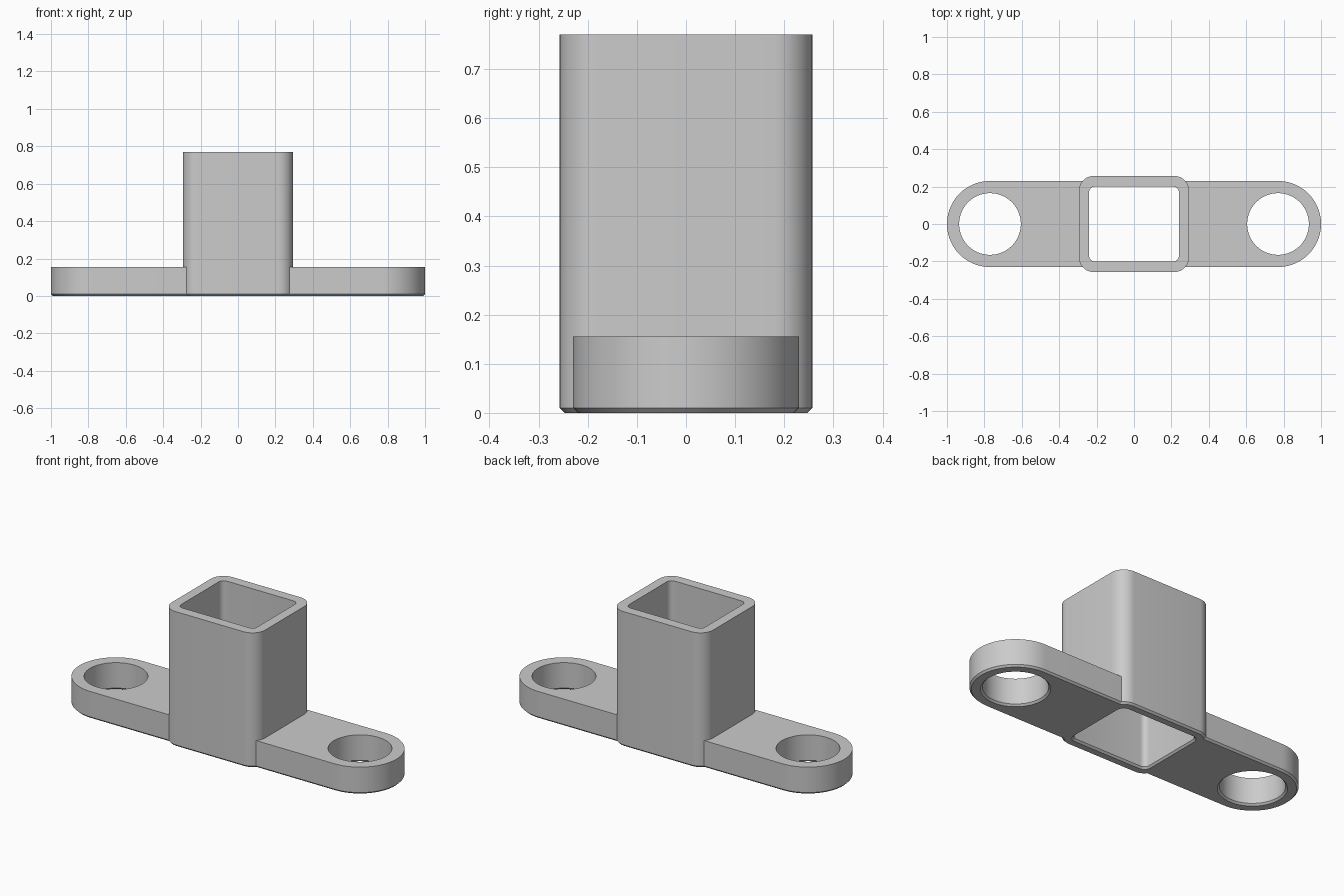
import bpy, bmesh, math

cube = bpy.data.objects.get("Cube")
if cube:
    bpy.data.objects.remove(cube, do_unlink=True)

CHAMFER = 0.01
EAR_X = 0.77

grey = bpy.data.materials.new("plain_grey")
grey.use_nodes = True
COLOUR = (0.6, 0.6, 0.6, 1)
grey.diffuse_color = COLOUR
grey.node_tree.nodes["Principled BSDF"].inputs["Base Color"].default_value = COLOUR


def outline(hx, hy, r, segs, grow=0.0):
    """Rounded rectangle, offset outwards by grow."""
    points = []
    for quarter, (sx, sy) in enumerate(((1, 1), (-1, 1), (-1, -1), (1, -1))):
        for i in range(segs + 1):
            a = (quarter + i / segs) * math.pi / 2
            p = (sx * (hx - r) + (r + grow) * math.cos(a),
                 sy * (hy - r) + (r + grow) * math.sin(a))
            if not points or math.dist(p, points[-1]) > 1e-5:
                points.append(p)
    if math.dist(points[0], points[-1]) < 1e-5:
        points.pop()
    return points


def loft(name, shape, levels, x=0.0):
    """Stack offset copies of an outline; levels are (z, grow) pairs."""
    bm = bmesh.new()
    rings = [[bm.verts.new((px + x, py, z)) for px, py in outline(*shape, grow)]
             for z, grow in levels]
    n = len(rings[0])
    for low, high in zip(rings, rings[1:]):
        for i in range(n):
            j = (i + 1) % n
            bm.faces.new((low[i], low[j], high[j], high[i]))
    bm.faces.new(rings[0][::-1])
    bm.faces.new(rings[-1])
    mesh = bpy.data.meshes.new(name)
    bm.to_mesh(mesh)
    bm.free()
    mesh.materials.append(grey)
    obj = bpy.data.objects.new(name, mesh)
    bpy.context.collection.objects.link(obj)
    return obj


def solid(name, shape, height):
    return loft(name, shape, [(0, -CHAMFER), (CHAMFER, 0), (height, 0)])


def cutter(name, shape, top, x=0.0):
    return loft(name, shape, [(-CHAMFER, 2 * CHAMFER), (CHAMFER, 0), (top, 0)], x)


# Mounting plate with round ears, and the socket standing on it
bracket = solid("bracket", (1, 0.23, 0.23, 24), 0.155)
socket = solid("socket", (0.295, 0.257, 0.08, 10), 0.77)

# Square bore and the two screw holes
bore = cutter("bore_cutter", (0.24, 0.2, 0.03, 6), 1)
holes = [cutter(side + "_hole_cutter", (0.165, 0.165, 0.165, 16), 0.4, s * EAR_X)
         for side, s in (("left", 1), ("right", -1))]

bpy.context.view_layer.objects.active = bracket
for tool, operation in [(socket, "UNION")] + [(c, "DIFFERENCE") for c in [bore] + holes]:
    mod = bracket.modifiers.new(tool.name, "BOOLEAN")
    mod.object, mod.operation, mod.solver = tool, operation, "EXACT"
    bpy.ops.object.modifier_apply(modifier=mod.name)
    bpy.data.objects.remove(tool, do_unlink=True)

# Smooth the rounded walls, keep the edges sharp
bpy.ops.object.select_all(action="DESELECT")
bracket.select_set(True)
bpy.ops.object.shade_smooth_by_angle(angle=math.radians(30))
